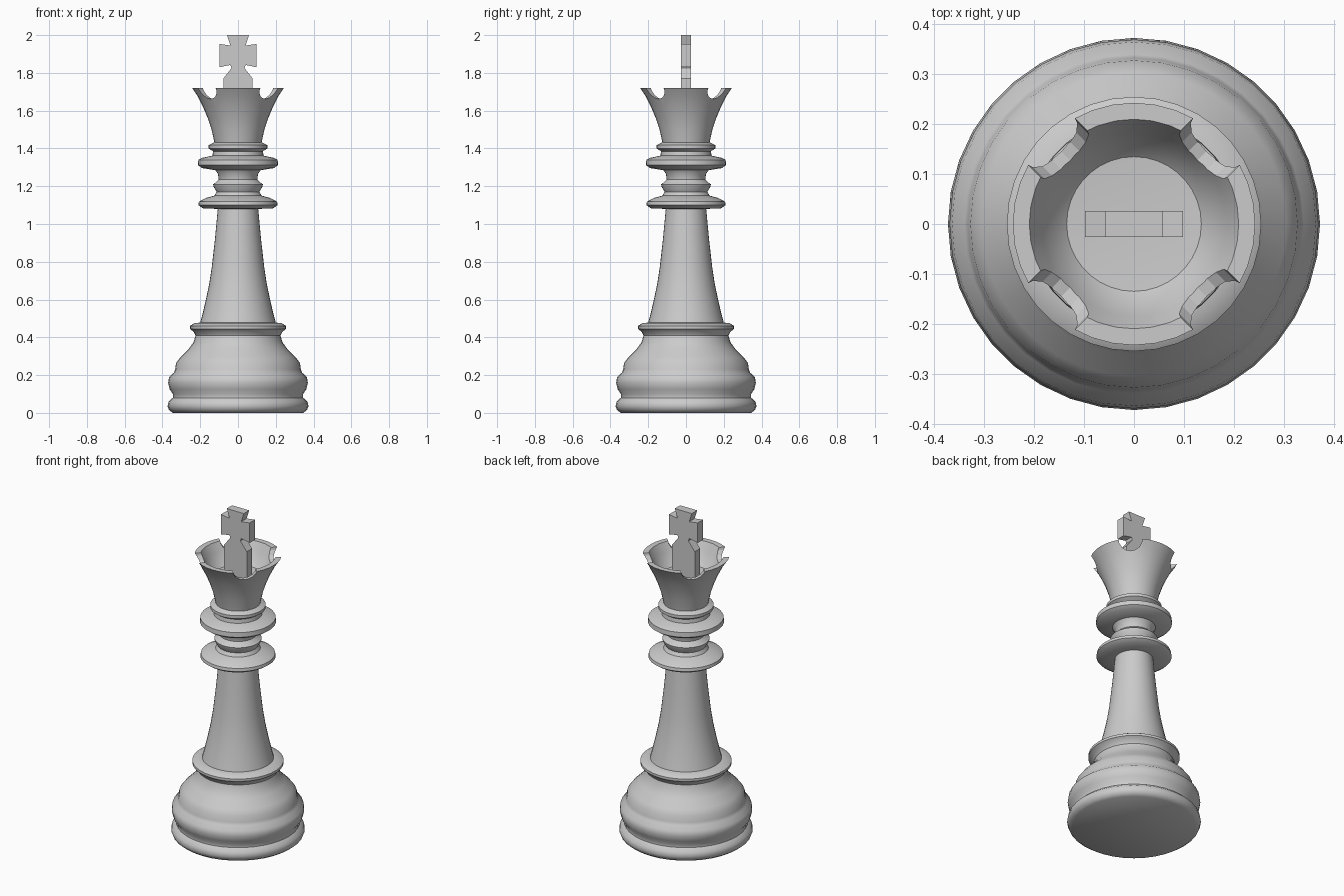
import bpy, bmesh
from math import cos, sin, pi, radians

if "Cube" in bpy.data.objects:
    bpy.data.objects.remove(bpy.data.objects["Cube"])

SEGMENTS = 36


def finish(bm, name, angle=40):
    bmesh.ops.recalc_face_normals(bm, faces=bm.faces)
    mesh = bpy.data.meshes.new(name)
    bm.to_mesh(mesh)
    bm.free()
    obj = bpy.data.objects.new(name, mesh)
    bpy.context.collection.objects.link(obj)
    bpy.ops.object.select_all(action='DESELECT')
    obj.select_set(True)
    bpy.context.view_layer.objects.active = obj
    if angle:
        bpy.ops.object.shade_smooth_by_angle(angle=radians(angle))
    return obj


def lathe(name, profile):
    """Revolve (radius, z) points around z; radius 0 becomes a single pole."""
    bm = bmesh.new()
    rings = []
    for r, z in profile:
        n = SEGMENTS if r > 0 else 1
        rings.append([bm.verts.new((r * cos(2 * pi * i / n), r * sin(2 * pi * i / n), z))
                      for i in range(n)])
    for a, b in zip(rings, rings[1:]):
        for i in range(SEGMENTS):
            j = i + 1
            quad = [a[i % len(a)], a[j % len(a)], b[j % len(b)], b[i % len(b)]]
            bm.faces.new(list(dict.fromkeys(quad)))
    return finish(bm, name)


# Stepped base with a thin ring on top
lathe("base", [(0, 0), (0.345, 0), (0.365, 0.015), (0.373, 0.035), (0.368, 0.06),
               (0.345, 0.08), (0.345, 0.1), (0.362, 0.125), (0.37, 0.16), (0.365, 0.19),
               (0.34, 0.212), (0.333, 0.23), (0.328, 0.265), (0.305, 0.295),
               (0.26, 0.34), (0.235, 0.375), (0.225, 0.41), (0.235, 0.43),
               (0.255, 0.445), (0.255, 0.46), (0.23, 0.475), (0.2, 0.478)])

# Tapering stem
lathe("stem", [(0.2, 0.478), (0.185, 0.535), (0.17, 0.6), (0.153, 0.68), (0.139, 0.77),
               (0.122, 0.92), (0.107, 1.08)])

# Stacked collars
lathe("collars", [(0.107, 1.08), (0.185, 1.083), (0.21, 1.1), (0.207, 1.118),
                  (0.17, 1.138), (0.125, 1.15), (0.113, 1.17), (0.128, 1.195),
                  (0.132, 1.21), (0.115, 1.222), (0.102, 1.235), (0.106, 1.265),
                  (0.12, 1.285), (0.19, 1.296), (0.212, 1.312), (0.21, 1.34),
                  (0.19, 1.35), (0.135, 1.362), (0.132, 1.385), (0.155, 1.4),
                  (0.155, 1.418), (0.125, 1.432)])

# Hollow flared crown
crown = lathe("crown", [(0, 1.432), (0.125, 1.432), (0.14, 1.5), (0.16, 1.56),
                        (0.185, 1.62), (0.213, 1.675), (0.243, 1.72), (0.21, 1.72),
                        (0.185, 1.67), (0.16, 1.62), (0.135, 1.595), (0, 1.585)])

# Four rounded notches in the crown rim, cut by two crossing bars
for angle in (45, 135):
    bpy.ops.mesh.primitive_cylinder_add(vertices=16, radius=0.068, depth=1,
                                        location=(0, 0, 1.73),
                                        rotation=(pi / 2, 0, radians(angle)))
    cutter = bpy.context.object
    cutter.name = "notch_cutter"
    cutter.hide_render = True
    bpy.context.view_layer.objects.active = crown
    mod = crown.modifiers.new("notch", 'BOOLEAN')
    mod.operation, mod.solver, mod.object = 'DIFFERENCE', 'EXACT', cutter
    bpy.ops.object.modifier_move_to_index(modifier=mod.name, index=0)
    bpy.ops.object.modifier_apply(modifier=mod.name)
    bpy.data.objects.remove(cutter, do_unlink=True)

# Flat cross finial: mirrored half outline, extruded through its thickness
half = [(0.078, 1.585), (0.078, 1.77), (0.035, 1.825), (0.04, 1.842), (0.098, 1.83),
        (0.098, 1.953), (0.04, 1.945), (0.058, 2.0)]
outline = half + [(-x, z) for x, z in reversed(half)]
bm = bmesh.new()
face = bm.faces.new([bm.verts.new((x, -0.026, z)) for x, z in outline])
ext = bmesh.ops.extrude_face_region(bm, geom=[face])
bmesh.ops.translate(bm, vec=(0, 0.052, 0),
                    verts=[v for v in ext["geom"] if isinstance(v, bmesh.types.BMVert)])
finish(bm, "cross_finial", angle=0)
